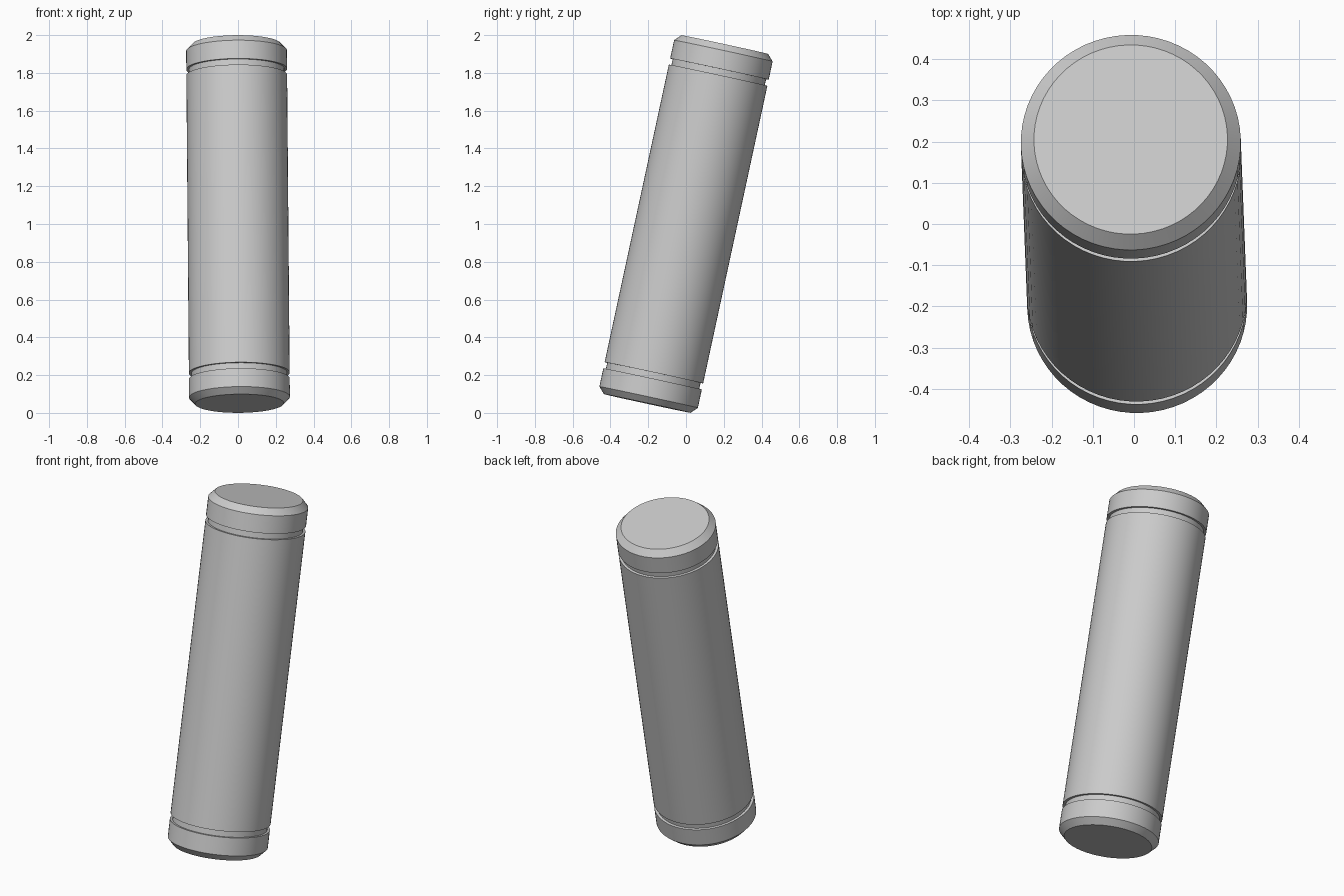
import bpy
import bmesh
from math import cos, sin, pi, radians
from mathutils import Vector

cube = bpy.data.objects.get("Cube")
if cube:
    bpy.data.objects.remove(cube, do_unlink=True)

SIDES = 64
HALF = 0.972       # half the pin's length
OUTER = 0.267      # body and collar radius
GROOVE = 0.253     # radius at the bottom of each groove
FACE = 0.235       # radius of the flat ends

grey = bpy.data.materials.new("plain_grey")
grey.use_nodes = True
colour = (0.6, 0.6, 0.6, 1)
grey.diffuse_color = colour
grey.node_tree.nodes["Principled BSDF"].inputs["Base Color"].default_value = colour

# Upper half profile (radius, height): groove, collar, chamfered end
upper = [
    (OUTER, HALF - 0.166),
    (GROOVE, HALF - 0.166),
    (GROOVE, HALF - 0.133),
    (OUTER, HALF - 0.133),
    (OUTER, HALF - 0.034),
    (FACE, HALF),
]
profile = [(r, -h) for r, h in reversed(upper)] + upper


def lathe(name, points):
    """Turn a profile about z and close both ends with flat discs."""
    bm = bmesh.new()
    angles = [2 * pi * i / SIDES for i in range(SIDES)]
    rings = [[bm.verts.new((r * cos(a), r * sin(a), h)) for a in angles]
             for r, h in points]
    for low, high in zip(rings, rings[1:]):
        for i in range(SIDES):
            j = (i + 1) % SIDES
            bm.faces.new((low[i], low[j], high[j], high[i]))
    bm.faces.new(rings[0][::-1])
    bm.faces.new(rings[-1])
    mesh = bpy.data.meshes.new(name)
    bm.to_mesh(mesh)
    bm.free()
    obj = bpy.data.objects.new(name, mesh)
    bpy.context.collection.objects.link(obj)
    mesh.materials.append(grey)
    return obj


# Grooved pin, leaning backwards
pin = lathe("grooved_pin", profile)
axis = Vector((-0.016, 0.41, 1.9))
pin.rotation_euler = axis.to_track_quat('Z', 'Y').to_euler()
pin.location = (0, 0, 1)

bpy.ops.object.select_all(action='DESELECT')
pin.select_set(True)
bpy.context.view_layer.objects.active = pin
bpy.ops.object.shade_smooth_by_angle(angle=radians(30))
